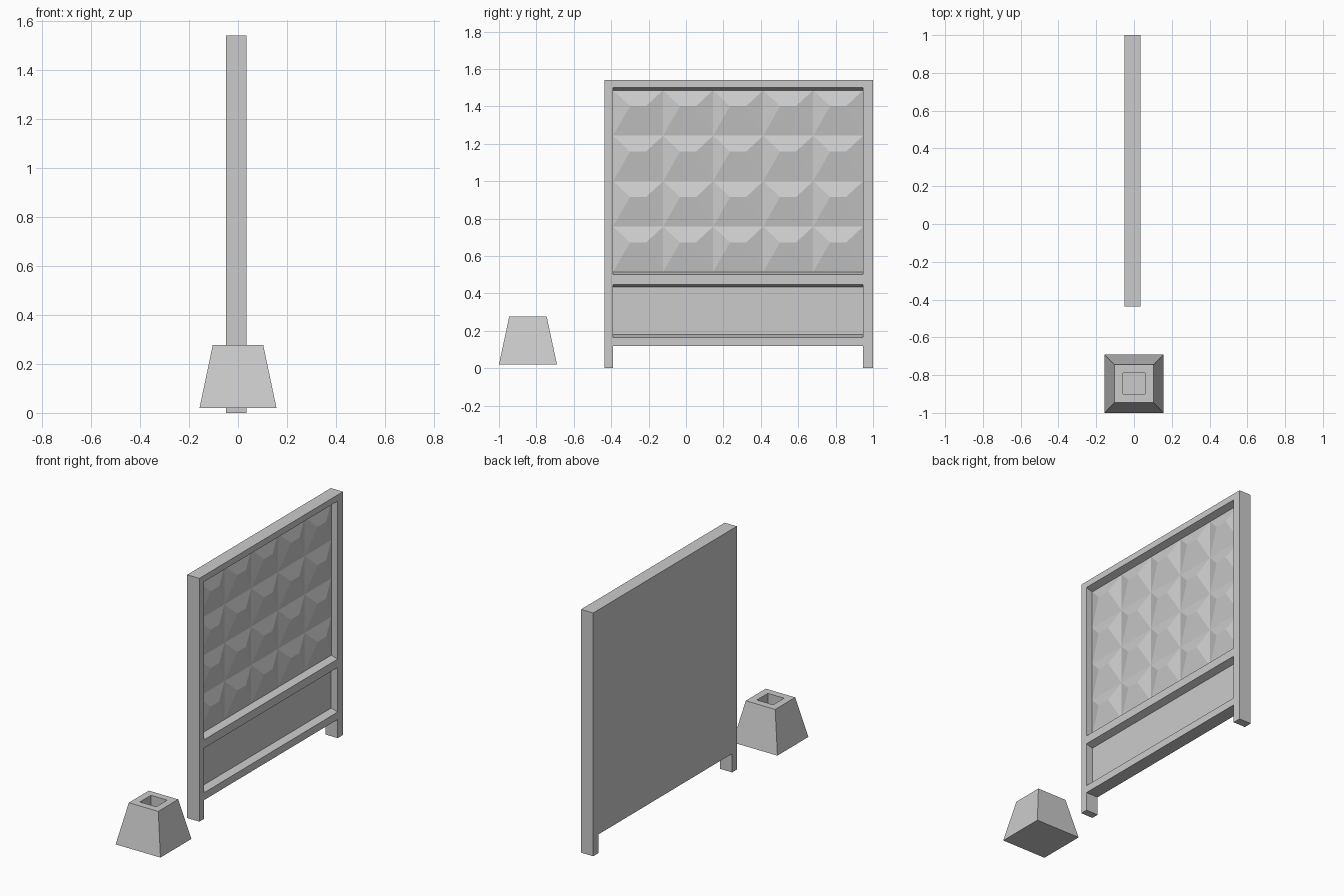
import bpy, bmesh

if "Cube" in bpy.data.objects:
    bpy.data.objects.remove(bpy.data.objects["Cube"], do_unlink=True)

concrete = bpy.data.materials.new("light grey concrete")
concrete.use_nodes = True
GREY = (0.6, 0.6, 0.6, 1)
concrete.diffuse_color = GREY
concrete.node_tree.nodes["Principled BSDF"].inputs["Base Color"].default_value = GREY


def finish(name, bm):
    bmesh.ops.recalc_face_normals(bm, faces=bm.faces)
    mesh = bpy.data.meshes.new(name)
    bm.to_mesh(mesh)
    bm.free()
    mesh.materials.append(concrete)
    ob = bpy.data.objects.new(name, mesh)
    bpy.context.collection.objects.link(ob)
    return ob


def loft(name, rings):
    """Join rings of points with quads and cap both ends."""
    bm = bmesh.new()
    loops = [[bm.verts.new(p) for p in ring] for ring in rings]
    n = len(loops[0])
    for a, b in zip(loops, loops[1:]):
        for i in range(n):
            j = (i + 1) % n
            bm.faces.new((a[i], a[j], b[j], b[i]))
    bm.faces.new(loops[0])
    bm.faces.new(loops[-1])
    return finish(name, bm)


def cut(target, cutter):
    mod = target.modifiers.new("opening", 'BOOLEAN')
    mod.operation = 'DIFFERENCE'
    mod.solver = 'EXACT'
    mod.object = cutter
    bpy.context.view_layer.objects.active = target
    bpy.ops.object.modifier_apply(modifier=mod.name)
    bpy.data.objects.remove(cutter, do_unlink=True)


def rect_x(x, y0, y1, z0, z1):
    return [(x, y0, z0), (x, y1, z0), (x, y1, z1), (x, y0, z1)]


def rect_z(z, cy, hx, hy):
    return [(-hx, cy - hy, z), (hx, cy - hy, z), (hx, cy + hy, z), (-hx, cy + hy, z)]


# Fence slab with two feet, recessed on its +x side
BACK, FRONT, PANEL = -0.05, 0.035, -0.01
Y0, Y1 = -0.39, 0.947
outline = [(-0.437, 0), (Y0, 0), (Y0, 0.118), (Y1, 0.118),
           (Y1, 0), (1, 0), (1, 1.54), (-0.437, 1.54)]
frame = loft("fence_frame", [[(x, y, z) for y, z in outline] for x in (BACK, FRONT)])

# Two openings whose top and bottom reveals slope inwards
SLOPE = 0.014
for z0, z1 in ((0.165, 0.447), (0.5, 1.5)):
    cut(frame, loft("opening_cutter", [
        rect_x(PANEL, Y0, Y1, z0 + SLOPE, z1 - SLOPE),
        rect_x(FRONT, Y0, Y1, z0, z1),
        rect_x(FRONT + 0.1, Y0, Y1, z0, z1)]))

# Relief of hipped blocks in the upper opening
COLS, ROWS, RISE = 5, 4, 0.028
Z0, Z1 = 0.514, 1.486
w, h = (Y1 - Y0) / COLS, (Z1 - Z0) / ROWS
bm = bmesh.new()
for c in range(COLS):
    for r in range(ROWS):
        y, z = Y0 + c * w, Z0 + r * h
        corners = [bm.verts.new(p) for p in rect_x(PANEL + 0.001, y, y + w, z, z + h)]
        left, right = [bm.verts.new((PANEL + RISE, y + w * t, z + h * 0.65))
                       for t in (0.34, 0.66)]
        bl, br, tr, tl = corners
        for face in ((bl, br, right, left), (br, tr, right),
                     (tr, tl, left, right), (tl, bl, left), (tl, tr, br, bl)):
            bm.faces.new(face)
finish("relief_blocks", bm)

# Tapered footing with a square socket
CY = -0.845
footing = loft("footing", [rect_z(0.02, CY, 0.157, 0.155),
                           rect_z(0.277, CY, 0.103, 0.1)])
cut(footing, loft("socket_cutter", [rect_z(0.1, CY, 0.057, 0.055),
                                    rect_z(0.4, CY, 0.057, 0.055)]))
